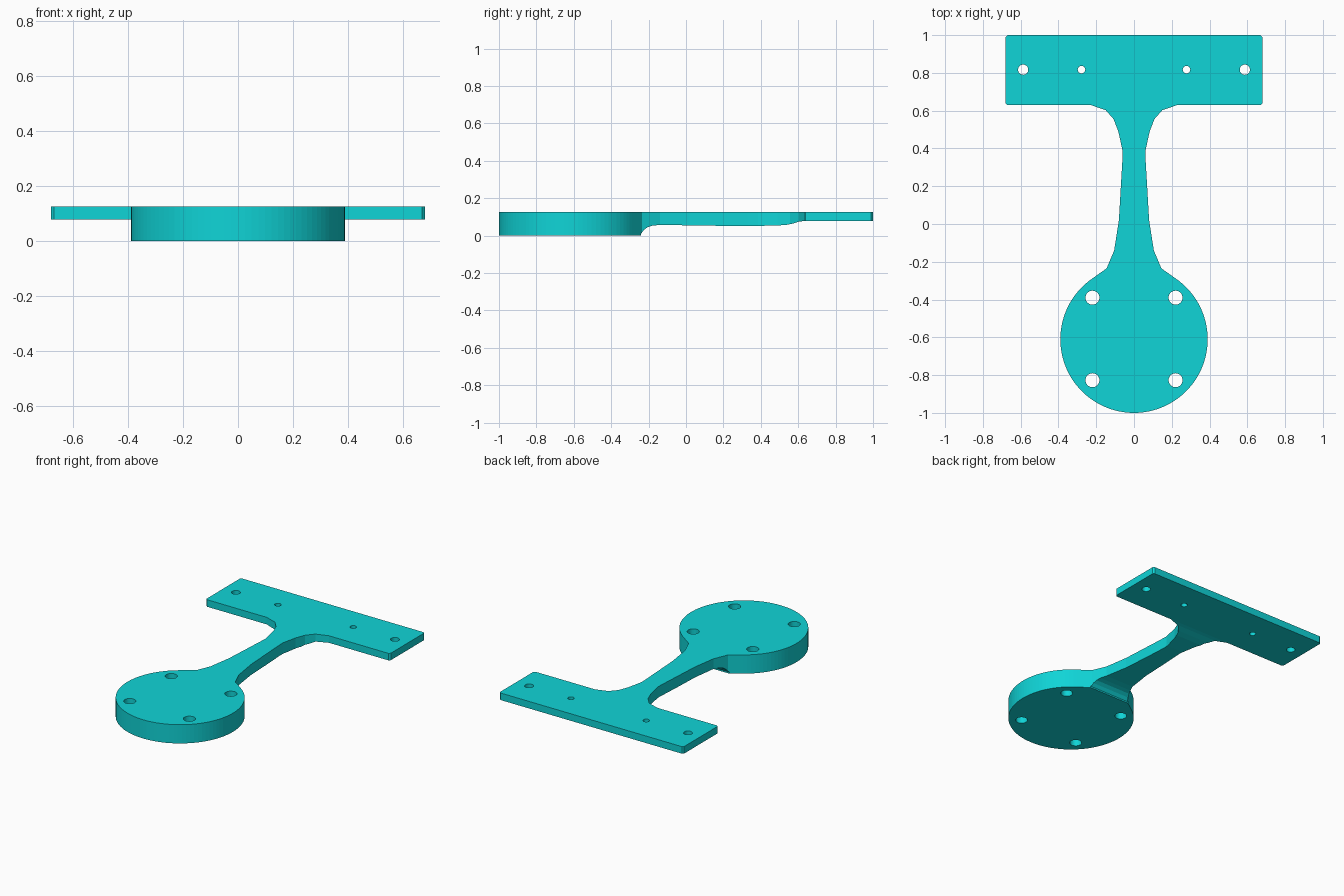
import bpy
import bmesh
from math import cos, sin, pi, radians
from mathutils import Matrix, Vector

cube = bpy.data.objects.get("Cube")
if cube:
    bpy.data.objects.remove(cube, do_unlink=True)

TOP = 0.125
DISC_Y, DISC_R = -0.61, 0.39

teal = bpy.data.materials.new("teal")
teal.use_nodes = True
colour = (0.005, 0.66, 0.68, 1)
teal.diffuse_color = colour
teal.node_tree.nodes["Principled BSDF"].inputs["Base Color"].default_value = colour


def prism(name, points, direction):
    """Extrude a closed outline of 3D points along a direction."""
    bm = bmesh.new()
    face = bm.faces.new([bm.verts.new(p) for p in points])
    ext = bmesh.ops.extrude_face_region(bm, geom=[face])
    verts = [v for v in ext["geom"] if isinstance(v, bmesh.types.BMVert)]
    bmesh.ops.translate(bm, verts=verts, vec=Vector(direction))
    bmesh.ops.recalc_face_normals(bm, faces=bm.faces)
    mesh = bpy.data.meshes.new(name)
    bm.to_mesh(mesh)
    bm.free()
    mesh.materials.append(teal)
    obj = bpy.data.objects.new(name, mesh)
    bpy.context.collection.objects.link(obj)
    return obj


def cut(target, cutter):
    """Subtract the cutter, then remove it."""
    cutter.hide_render = True
    mod = target.modifiers.new("cut", "BOOLEAN")
    mod.operation = "DIFFERENCE"
    mod.solver = "EXACT"
    mod.object = cutter
    bpy.context.view_layer.objects.active = target
    bpy.ops.object.modifier_apply(modifier=mod.name)
    bpy.data.objects.remove(cutter, do_unlink=True)


# Half outline: crossbar with clipped corners, flared neck, round pad
half = [(0.67, 1.0), (0.68, 0.99), (0.68, 0.64), (0.67, 0.63),
        (0.23, 0.63), (0.15, 0.603), (0.108, 0.555), (0.083, 0.49),
        (0.06, 0.385), (0.062, 0.33), (0.08, 0.02), (0.105, -0.14), (0.145, -0.235)]
STEPS = 40
start = radians(55.7)
for i in range(STEPS):
    a = start - (start + pi / 2) * i / STEPS
    half.append((DISC_R * cos(a), DISC_Y + DISC_R * sin(a)))
outline = half + [(0, DISC_Y - DISC_R)] + [(-x, y) for x, y in reversed(half)]
bracket = prism("mounting_bracket", [(x, y, 0) for x, y in outline], (0, 0, TOP))

# Underside relief: steps up behind the pad, along the neck, to the thin crossbar
relief = [(-0.24, -0.1), (-0.24, 0.01), (-0.225, 0.03), (-0.205, 0.045),
          (-0.18, 0.053), (-0.14, 0.057), (0.0, 0.055), (0.2, 0.052),
          (0.4, 0.052), (0.53, 0.056), (0.57, 0.064), (0.605, 0.075),
          (0.63, 0.078), (1.1, 0.078), (1.1, -0.1)]
cut(bracket, prism("relief_cutter", [(-1, y, z) for y, z in relief], (2, 0, 0)))

# Screw holes, mirrored left and right
holes = [(0.22, -0.39, 0.037), (0.22, -0.827, 0.037),
         (0.587, 0.817, 0.027), (0.278, 0.817, 0.02)]
bm = bmesh.new()
for x, y, r in holes:
    for side in (-1, 1):
        bmesh.ops.create_cone(bm, cap_ends=True, segments=32, radius1=r, radius2=r,
                              depth=1, matrix=Matrix.Translation((side * x, y, 0)))
mesh = bpy.data.meshes.new("hole_cutter")
bm.to_mesh(mesh)
bm.free()
mesh.materials.append(teal)
hole_cutter = bpy.data.objects.new("hole_cutter", mesh)
bpy.context.collection.objects.link(hole_cutter)
cut(bracket, hole_cutter)
